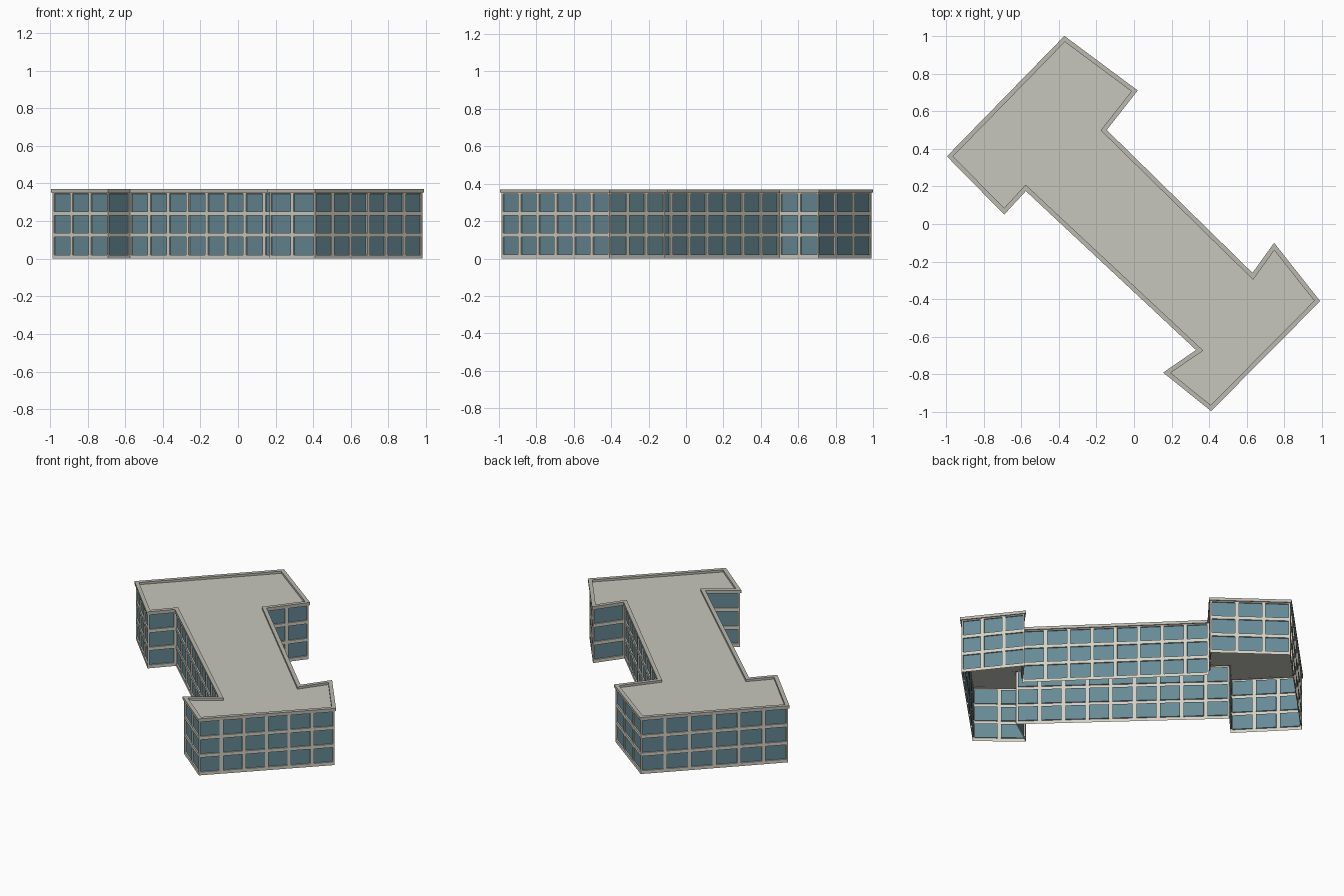
import bpy, bmesh, math
from mathutils import Vector

cube = bpy.data.objects.get("Cube")
if cube:
    bpy.data.objects.remove(cube, do_unlink=True)


def material(name, rgb):
    m = bpy.data.materials.new(name)
    m.use_nodes = True
    m.diffuse_color = (*rgb, 1)
    m.node_tree.nodes["Principled BSDF"].inputs["Base Color"].default_value = (*rgb, 1)
    return m


WALL = material("pale plaster", (0.645, 0.631, 0.552))
GLASS = material("blue grey glass", (0.133, 0.254, 0.305))
ROOF = material("roof grey", (0.565, 0.565, 0.515))
TRIM = material("cornice grey", (0.497, 0.485, 0.429))

# Footprint, counter-clockwise
PLAN = [Vector(p) for p in (
    (-0.37, 1.0), (-0.995, 0.36), (-0.69, 0.05), (-0.575, 0.175),
    (0.33, -0.67), (0.155, -0.79), (0.41, -0.995), (0.99, -0.41),
    (0.745, -0.10), (0.63, -0.26), (-0.145, 0.50), (0.02, 0.71))]


def inset_plan(d):
    """Footprint moved inward by d with mitred corners."""
    out = []
    for i, p in enumerate(PLAN):
        a = (p - PLAN[i - 1]).normalized()
        b = (PLAN[(i + 1) % len(PLAN)] - p).normalized()
        na, nb = Vector((-a.y, a.x)), Vector((-b.y, b.x))
        out.append(p + (na + nb) * d / (1 + na.dot(nb)))
    return out


def finish(bm, name, mats):
    me = bpy.data.meshes.new(name)
    bm.to_mesh(me)
    bm.free()
    for m in mats:
        me.materials.append(m)
    ob = bpy.data.objects.new(name, me)
    bpy.context.collection.objects.link(ob)
    return ob


BASE, TOP, FLOORS, BAY = 0.01, 0.356, 3, 0.142

# Walls: a grid of bays, each with a recessed window
bm = bmesh.new()
bays = []


def panel(a, b, z0, z1):
    return bm.faces.new([bm.verts.new((p.x, p.y, z))
                         for p, z in ((a, z0), (b, z0), (b, z1), (a, z1))])


ring = inset_plan(0.007)
for i, a in enumerate(ring):
    b = ring[(i + 1) % len(ring)]
    panel(a, b, 0, BASE)
    count = max(1, round((b - a).length / BAY))
    step = (TOP - BASE) / FLOORS
    for c in range(count):
        p, q = a.lerp(b, c / count), a.lerp(b, (c + 1) / count)
        for f in range(FLOORS):
            bays.append(panel(p, q, BASE + f * step, BASE + (f + 1) * step))
bm.normal_update()
bmesh.ops.inset_individual(bm, faces=bays, thickness=0.015, depth=0)
bmesh.ops.inset_individual(bm, faces=bays, thickness=0.0003, depth=-0.008)
for f in bays:
    f.material_index = 1
bmesh.ops.remove_doubles(bm, verts=bm.verts, dist=0.0001)
finish(bm, "walls_and_windows", [WALL, GLASS])

# Cornice: a profile swept round the footprint
bm = bmesh.new()
profile = [(0.007, 0.352), (0, 0.352), (0, 0.37), (0.024, 0.37), (0.024, 0.355)]
loops = [[bm.verts.new((p.x, p.y, z)) for p in inset_plan(d)] for d, z in profile]
for lo, hi in zip(loops, loops[1:]):
    for i in range(len(PLAN)):
        j = (i + 1) % len(PLAN)
        bm.faces.new((lo[i], lo[j], hi[j], hi[i]))
finish(bm, "cornice", [TRIM])

# Flat roof
bm = bmesh.new()
bm.faces.new([bm.verts.new((p.x, p.y, 0.356)) for p in inset_plan(0.01)])
finish(bm, "flat_roof", [ROOF])
